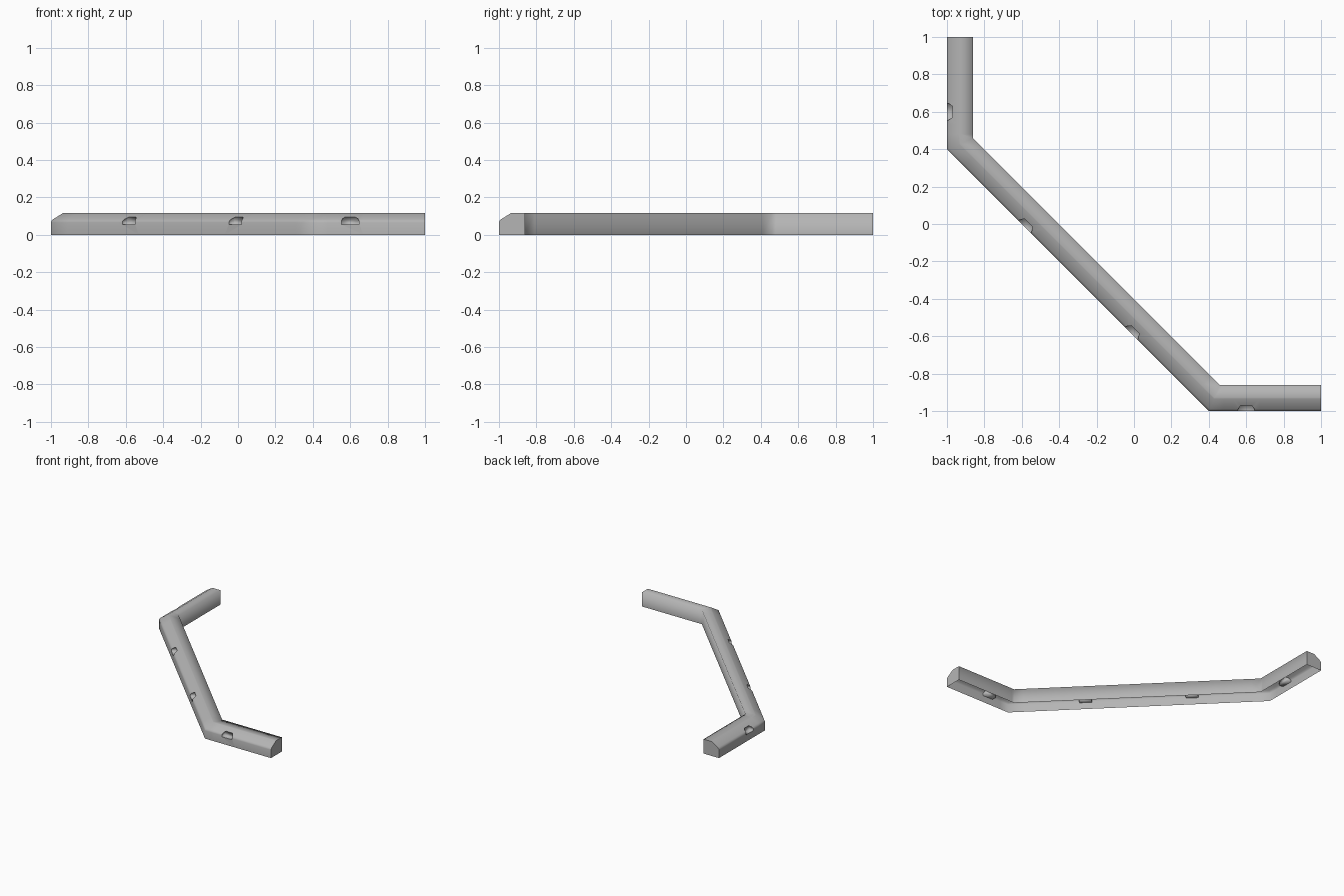
import bpy, bmesh, math
from mathutils import Vector

if "Cube" in bpy.data.objects:
    bpy.data.objects.remove(bpy.data.objects["Cube"])

# Outer edge of the curb, mirrored about the diagonal x = y
D = math.sqrt(0.5)
NOTCHES = [((-1, 0.6), (0, -1)), ((-0.585, -0.015), (D, -D)),
           ((-0.015, -0.585), (D, -D)), ((0.6, -1), (1, 0))]
half = [(-1, 1), (-1, 0.67), (-1, 0.53), (-1, 0.48), (-1, 0.4), (-0.91, 0.31),
        (-0.64, 0.04), (-0.53, -0.07)]
PATH = [Vector(p) for p in half + [(y, x) for x, y in reversed(half)]]

# Cross-section: (distance inward from outer edge, height)
PROFILE = [(0, 0), (0, 0.066), (0.003, 0.075), (0.011, 0.083),
           (0.065, 0.117), (0.072, 0.118), (0.14, 0.118), (0.14, 0)]


def inward(d):
    return Vector((-d[1], d[0]))


def make_object(name, bm):
    bmesh.ops.recalc_face_normals(bm, faces=bm.faces)
    me = bpy.data.meshes.new(name)
    bm.to_mesh(me)
    bm.free()
    ob = bpy.data.objects.new(name, me)
    bpy.context.collection.objects.link(ob)
    return ob


def loft(bm, rings):
    rings = [[bm.verts.new(c) for c in r] for r in rings]
    n = len(rings[0])
    for a, b in zip(rings, rings[1:]):
        for i in range(n):
            j = (i + 1) % n
            bm.faces.new((a[i], a[j], b[j], b[i]))
    bm.faces.new(rings[0])
    bm.faces.new(rings[-1][::-1])


# Curb body swept along the path with mitred corners
rings = []
for i, p in enumerate(PATH):
    d0 = (p - PATH[i - 1]).normalized() if i else (PATH[1] - p).normalized()
    d1 = (PATH[i + 1] - p).normalized() if i < len(PATH) - 1 else d0
    n0, n1 = inward(d0), inward(d1)
    m = (n0 + n1) / (1 + n0.dot(n1))
    rings.append([(*(p + m * s), z) for s, z in PROFILE])
bm = bmesh.new()
loft(bm, rings)
curb = make_object("curb", bm)

# Dark grey material
grey = bpy.data.materials.new("dark_grey")
grey.diffuse_color = (0.46, 0.46, 0.46, 1)
grey.use_nodes = True
grey.node_tree.nodes["Principled BSDF"].inputs["Base Color"].default_value = grey.diffuse_color
curb.data.materials.append(grey)

# Pocket cutters along the outer face
POCKET = [(-0.047, 0.056), (0.047, 0.056), (0.047, 0.073), (0.041, 0.086),
          (0.028, 0.095), (-0.028, 0.095), (-0.041, 0.086), (-0.047, 0.073)]
bm = bmesh.new()
for c, d in NOTCHES:
    c, d = Vector(c), Vector(d)
    loft(bm, [[(*(c + d * u + inward(d) * s), z) for u, z in POCKET]
              for s in (-0.03, 0.036)])
cutter = make_object("pocket_cutter", bm)
cutter.data.materials.append(grey)
cutter.hide_render = True

bpy.context.view_layer.objects.active = curb
curb.select_set(True)
mod = curb.modifiers.new("pockets", 'BOOLEAN')
mod.operation = 'DIFFERENCE'
mod.solver = 'EXACT'
mod.object = cutter
bpy.ops.object.modifier_apply(modifier=mod.name)
bpy.data.objects.remove(cutter)

# Open underside
bm = bmesh.new()
bm.from_mesh(curb.data)
under = [f for f in bm.faces if all(v.co.z < 0.001 for v in f.verts)]
bmesh.ops.delete(bm, geom=under, context='FACES')


# Soft shading everywhere, sharp only around end caps and pocket rims
def region(f):
    for axis in (0, 1):
        if all(v.co[axis] > 0.999 for v in f.verts):
            return "cap"
    for c, d in NOTCHES:
        if all((v.co.xy - Vector(c)).length < 0.062 for v in f.verts):
            return "pocket"
    return "body"


for f in bm.faces:
    f.smooth = True
for e in bm.edges:
    e.smooth = len({region(f) for f in e.link_faces}) == 1
bm.to_mesh(curb.data)
bm.free()
